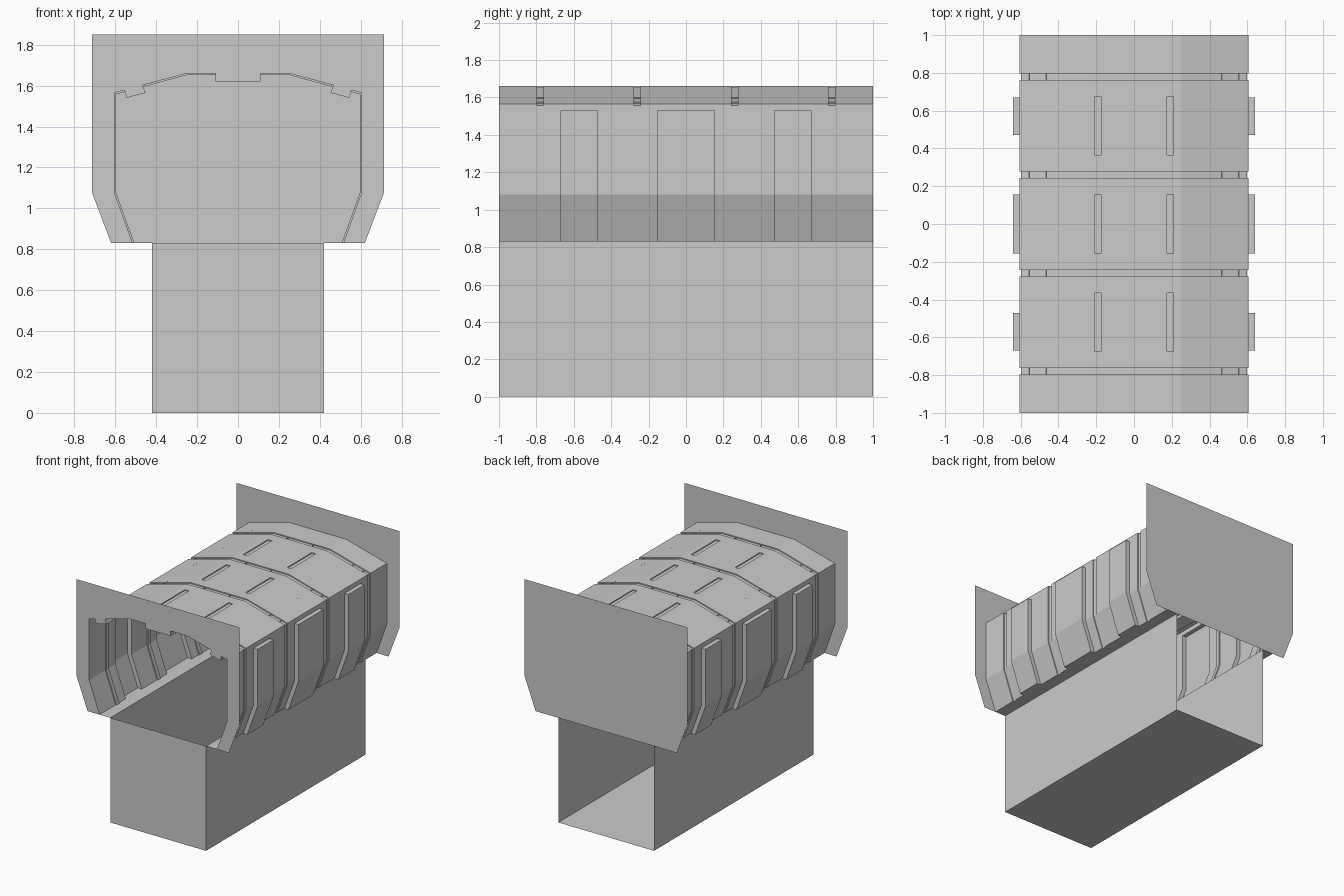
import bpy, bmesh
from mathutils import Vector

if "Cube" in bpy.data.objects:
    bpy.data.objects.remove(bpy.data.objects["Cube"])


def finish(name, bm):
    bmesh.ops.recalc_face_normals(bm, faces=bm.faces)
    me = bpy.data.meshes.new(name)
    bm.to_mesh(me)
    bm.free()
    ob = bpy.data.objects.new(name, me)
    bpy.context.collection.objects.link(ob)
    return ob


def mirrored(half):
    """Right-hand outline (bottom to top) continued down the left side."""
    return half + [(-x, z) for x, z in reversed(half)]


def plate(name, pts, y):
    bm = bmesh.new()
    bm.faces.new([bm.verts.new((x, y, z)) for x, z in pts])
    finish(name, bm)


def sweep(bm, rings):
    """Skin between successive open rings given as (y, [(x, z), ...])."""
    rows = [[bm.verts.new((x, y, z)) for x, z in pts] for y, pts in rings]
    for a, b in zip(rows, rows[1:]):
        for i in range(len(a) - 1):
            bm.faces.new((a[i], a[i + 1], b[i + 1], b[i]))


def push(bm, faces, offset):
    """Extrude a face region by an offset, leaving no cap behind."""
    r = bmesh.ops.extrude_face_region(bm, geom=faces)
    vs = [g for g in r['geom'] if isinstance(g, bmesh.types.BMVert)]
    bmesh.ops.translate(bm, verts=vs, vec=Vector(offset))
    old = [f for f in faces if f.is_valid]
    if old:
        bmesh.ops.delete(bm, geom=old, context='FACES')


# Tunnel skin: ledge, sloped lower wall, upright wall and faceted roof
outer = mirrored([(.42, .83), (.515, .83), (.605, 1.08), (.605, 1.53), (.605, 1.565),
                  (.25, 1.66), (.21, 1.66), (.175, 1.66)])
D = .008


def sunk(x, z):
    s = 1 if x > 0 else -1
    return (x - s * D if abs(x) > .5 else x, z - D if z > 1.54 else z)


groove = [sunk(x, z) for x, z in outer]
slots = [(-.675, -.365), (-.155, .155), (.365, .675)]
panels = [(-.67, -.47), (-.155, .155), (.47, .67)]
rings = [(y, outer) for y in {-1, 1} | {y for r in slots + panels for y in r}]
for c in (-.78, -.26, .26, .78):
    rings += [(c - .0175, outer), (c - .0174, groove), (c + .0174, groove), (c + .0175, outer)]
rings.sort(key=lambda r: r[0])
bm = bmesh.new()
sweep(bm, rings)


def pick(test, y0, y1):
    out = []
    for f in bm.faces:
        c = f.calc_center_median()
        if y0 < c.y < y1 and abs(f.normal.y) < .5 and test(c):
            out.append(f)
    return out


bm.normal_update()
for s in (-1, 1):
    # Wall panels pushed outward
    for y0, y1 in panels:
        push(bm, pick(lambda c: c.x * s > .53 and .84 < c.z < 1.53, y0, y1), (s * .035, 0, 0))
        bm.normal_update()
    # Shallow roof slots
    for y0, y1 in slots:
        push(bm, pick(lambda c: .18 < c.x * s < .205 and c.z > 1.6, y0, y1), (0, 0, -D))
        bm.normal_update()
finish("tunnel_shell", bm)

# Ceiling beams running the length of the tunnel
corner = [(.555, 1.577), (.545, 1.54), (.452, 1.565), (.467, 1.602)]
beams = {"centre_beam": [(.11, 1.66), (.11, 1.62), (-.11, 1.62), (-.11, 1.66)],
         "right_beam": corner, "left_beam": [(-x, z) for x, z in corner]}
for name, pts in beams.items():
    bm = bmesh.new()
    sweep(bm, [(-1, pts), (1, pts)])
    finish(name, bm)

# End plates: the front one is cut out around the tunnel section
rim = [(.62, .83), (.715, 1.08), (.715, 1.85)]
hole = [(.515, .83), (.605, 1.08), (.605, 1.565)] + corner + [(.25, 1.66), (.11, 1.66), (.11, 1.62)]
plate("back_plate", mirrored(rim), 1)
plate("front_frame", mirrored(rim) + mirrored(hole)[::-1], -1)

# Trench under the floor: open on top and at the back
bm = bmesh.new()
section = [(.42, .83), (.42, 0), (-.42, 0), (-.42, .83)]
sweep(bm, [(-1, section), (1, section)])
finish("trench", bm)
plate("trench_front", section, -1)
